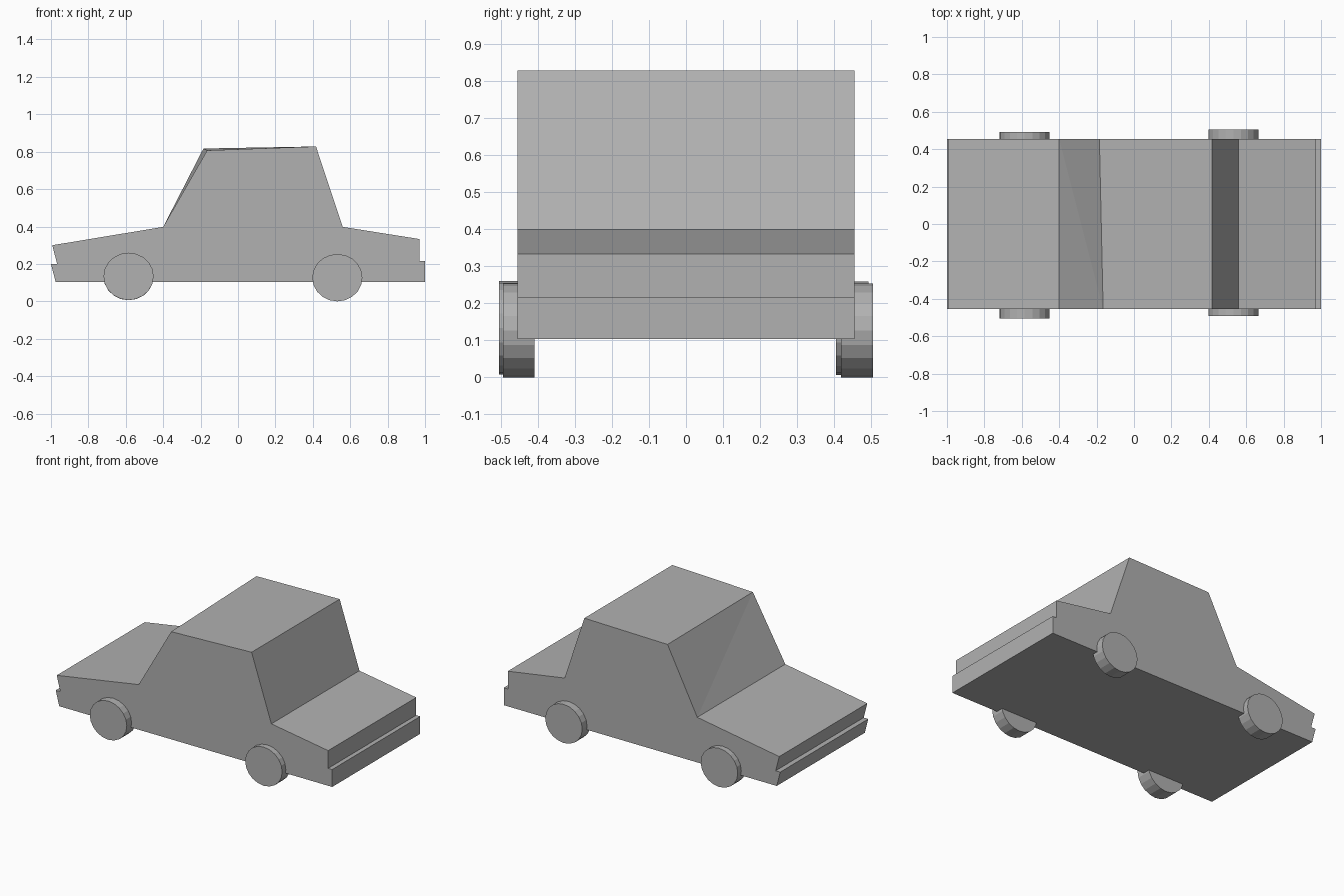
import bpy, bmesh, math

if "Cube" in bpy.data.objects:
    bpy.data.objects.remove(bpy.data.objects["Cube"])

# Side outline of the car (x, z), starting at the lower left corner
PROFILE = [(-0.975, 0.103), (-1.0, 0.2), (-0.967, 0.2), (-0.993, 0.3),
           (-0.4, 0.398), (-0.185, 0.817), (0.417, 0.828), (0.56, 0.398),
           (0.971, 0.333), (0.971, 0.217), (1.0, 0.217), (1.0, 0.103)]
SCREEN_BASE, SCREEN_TOP = 4, 5
Y_FRONT, Y_BACK = -0.455, 0.455

# Mid-grey paint shared by all parts
paint = bpy.data.materials.new("grey_paint")
paint.diffuse_color = (0.44, 0.44, 0.44, 1)
paint.use_nodes = True
paint.node_tree.nodes["Principled BSDF"].inputs["Base Color"].default_value = paint.diffuse_color


def link_mesh(name, bm):
    bmesh.ops.recalc_face_normals(bm, faces=bm.faces)
    mesh = bpy.data.meshes.new(name)
    bm.to_mesh(mesh)
    bm.free()
    mesh.materials.append(paint)
    obj = bpy.data.objects.new(name, mesh)
    bpy.context.collection.objects.link(obj)
    return obj


def make_body():
    bm = bmesh.new()
    back = [bm.verts.new((x, Y_BACK, z)) for x, z in PROFILE]
    front = [bm.verts.new((x, Y_FRONT, z)) for x, z in PROFILE]
    # One roof corner is slightly skewed, which folds the sloping screen
    front[SCREEN_TOP].co.x, front[SCREEN_TOP].co.z = -0.165, 0.807
    bm.faces.new(front)
    bm.faces.new(back[::-1])
    for i in range(len(PROFILE)):
        j = (i + 1) % len(PROFILE)
        if i == SCREEN_BASE:
            bm.faces.new((back[i], back[j], front[j]))
            bm.faces.new((back[i], front[j], front[i]))
        else:
            bm.faces.new((back[i], back[j], front[j], front[i]))
    return link_mesh("car_body", bm)


def make_wheel(name, x, z, y_min, y_max):
    bm = bmesh.new()
    bmesh.ops.create_cone(bm, cap_ends=True, segments=20, radius1=1,
                          radius2=1, depth=1)
    for v in bm.verts:
        a, b, c = v.co
        v.co = (x + a * 0.134, (y_min + y_max) / 2 + c * (y_max - y_min),
                z + b * 0.1265)
    return link_mesh(name, bm)


make_body()

# Four slightly oval wheels, with small offsets between the axles
make_wheel("wheel_left_front_side", -0.585, 0.1335, -0.505, -0.408)
make_wheel("wheel_left_back_side", -0.585, 0.1325, 0.405, 0.492)
make_wheel("wheel_right_front_side", 0.531, 0.1265, -0.493, -0.408)
make_wheel("wheel_right_back_side", 0.531, 0.1265, 0.418, 0.505)
